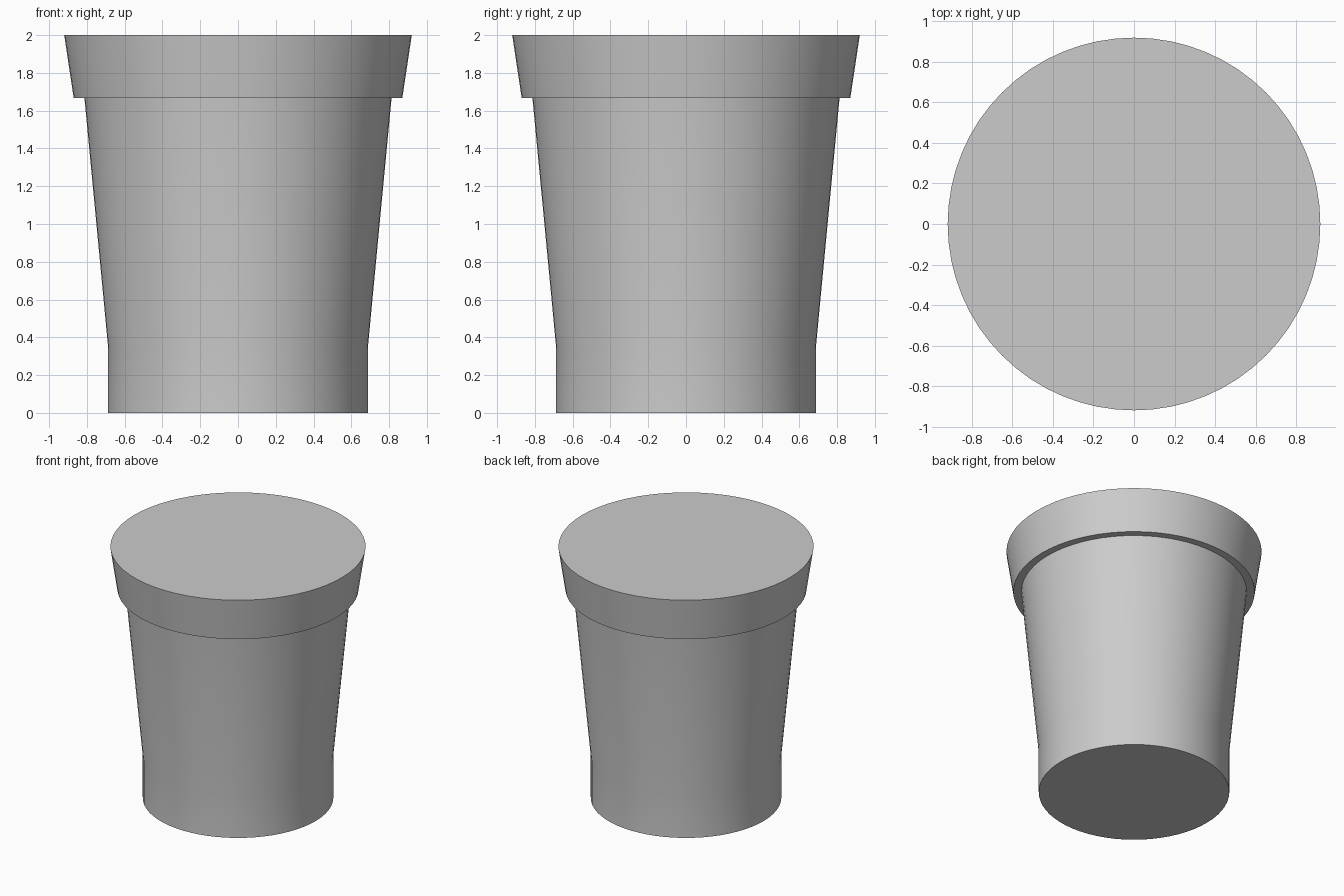
import bpy
import bmesh
from math import cos, sin, tau, radians

SEGMENTS = 64

cube = bpy.data.objects.get("Cube")
if cube:
    bpy.data.objects.remove(cube, do_unlink=True)

# Single plain grey
grey = bpy.data.materials.new("light_grey")
grey.use_nodes = True
colour = (0.6, 0.6, 0.6, 1)
grey.diffuse_color = colour
grey.node_tree.nodes["Principled BSDF"].inputs["Base Color"].default_value = colour


def lathe(name, profile):
    """Spin (radius, height) points into a closed solid with flat caps."""
    bm = bmesh.new()
    rings = [[bm.verts.new((r * cos(tau * i / SEGMENTS), r * sin(tau * i / SEGMENTS), z))
              for i in range(SEGMENTS)] for r, z in profile]
    for low, high in zip(rings, rings[1:]):
        for i in range(SEGMENTS):
            j = (i + 1) % SEGMENTS
            bm.faces.new((low[i], low[j], high[j], high[i]))
    bm.faces.new(rings[0][::-1])
    bm.faces.new(rings[-1])
    mesh = bpy.data.meshes.new(name)
    bm.to_mesh(mesh)
    bm.free()
    mesh.materials.append(grey)
    obj = bpy.data.objects.new(name, mesh)
    bpy.context.collection.objects.link(obj)
    bpy.ops.object.select_all(action='DESELECT')
    obj.select_set(True)
    bpy.context.view_layer.objects.active = obj
    bpy.ops.object.shade_smooth_by_angle(angle=radians(30))
    return obj


# Pot: straight foot, flaring body, stepped-out rim and flat top
lathe("pot", [(0.687, 0), (0.687, 0.34), (0.813, 1.667),
              (0.87, 1.667), (0.92, 2)])
